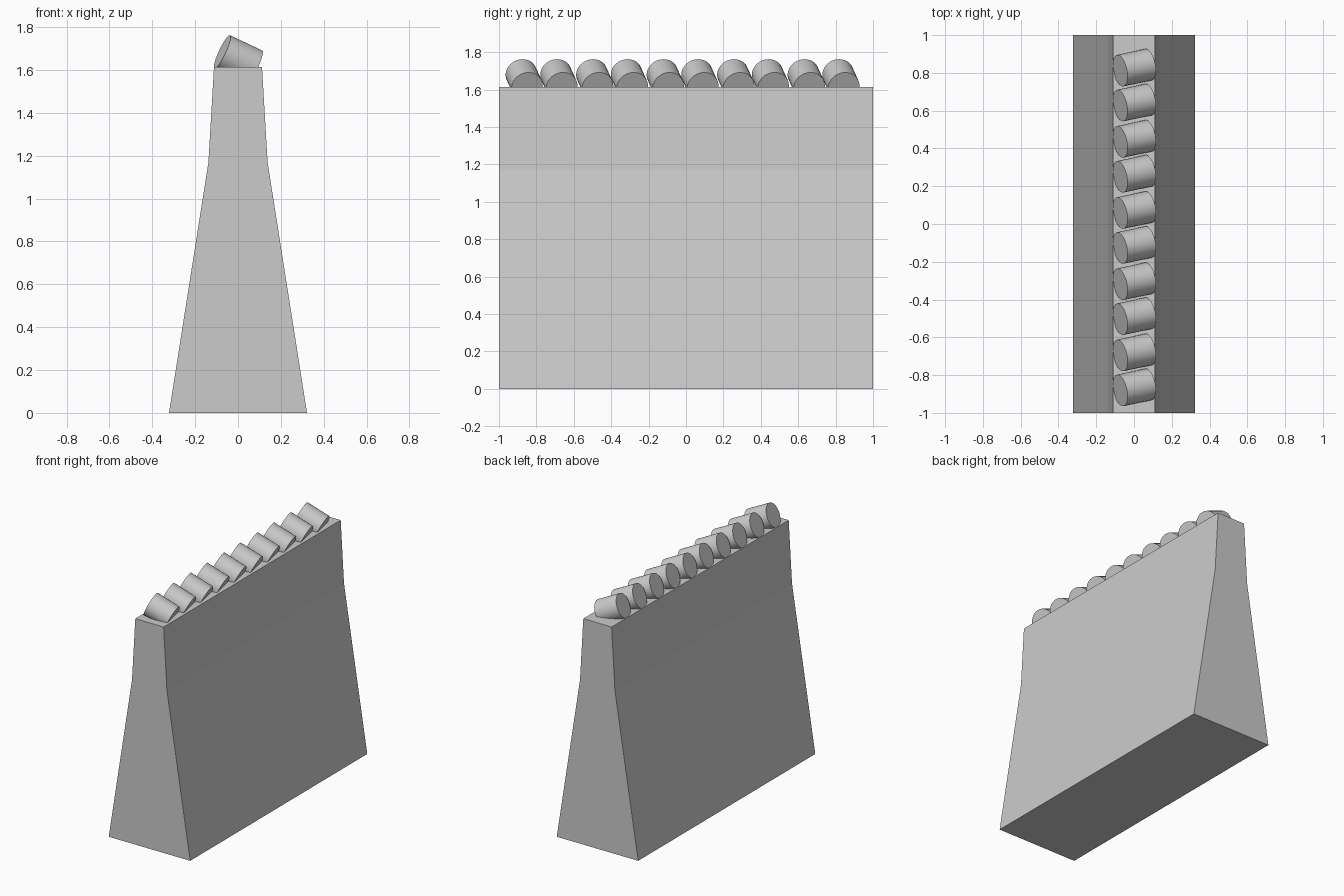
import bpy, bmesh, math
from mathutils import Vector

if "Cube" in bpy.data.objects:
    bpy.data.objects.remove(bpy.data.objects["Cube"])

# Barrier wall: half profile mirrored, extruded along y
half = [(0.322, 0.0), (0.138, 1.17), (0.112, 1.615)]
profile = half + [(-x, z) for x, z in reversed(half)]
bm = bmesh.new()
face = bm.faces.new([bm.verts.new((x, -1, z)) for x, z in profile])
ext = bmesh.ops.extrude_face_region(bm, geom=[face])
bmesh.ops.translate(bm, vec=(0, 2, 0),
                    verts=[v for v in ext["geom"] if isinstance(v, bmesh.types.BMVert)])
bmesh.ops.recalc_face_normals(bm, faces=bm.faces)
mesh = bpy.data.meshes.new("barrier_wall")
bm.to_mesh(mesh)
bm.free()
bpy.context.collection.objects.link(bpy.data.objects.new("barrier_wall", mesh))


# Tilted round studs, half sunk into the wall top
AXIS = Vector((0.15, 0.032, -0.071))


def stud(index, y):
    bpy.ops.mesh.primitive_cylinder_add(
        vertices=32, radius=0.085, depth=AXIS.length, location=(0.002, y, 1.65),
        rotation=AXIS.to_track_quat('Z', 'Y').to_euler())
    bpy.context.object.name = f"top_stud_{index}"
    bpy.ops.object.shade_smooth_by_angle(angle=math.radians(30))


# Five pairs along the ridge
for pair in range(5):
    for k in range(2):
        stud(pair * 2 + k + 1, -0.865 + pair * 0.377 + k * 0.185)
